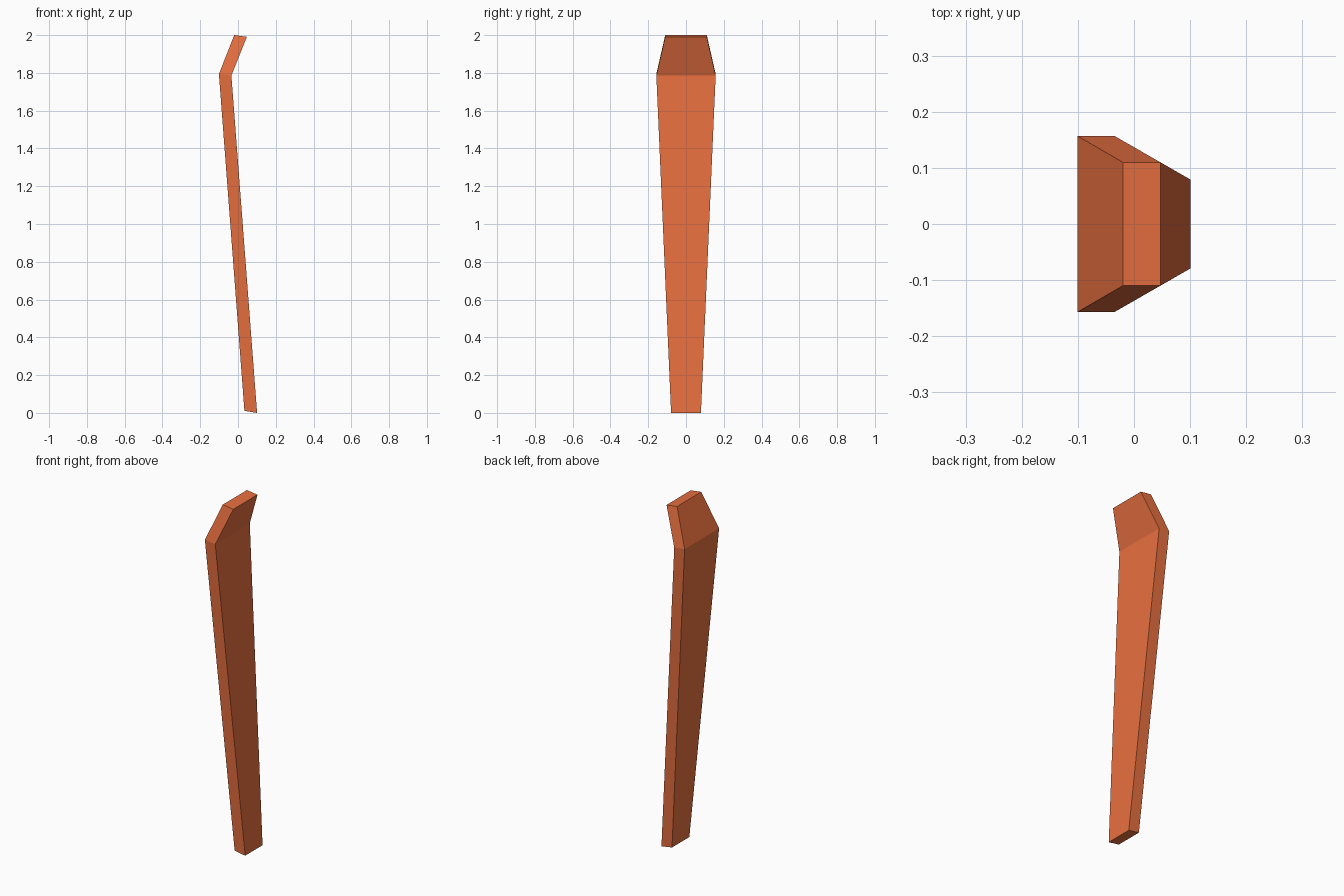
import bpy
import bmesh

if "Cube" in bpy.data.objects:
    bpy.data.objects.remove(bpy.data.objects["Cube"])

# Cross-sections from foot to tip: (left x, left z, right x, right z, half width)
SECTIONS = [
    (0.034, 0.011, 0.101, 0.0, 0.079),
    (-0.101, 1.794, -0.035, 1.786, 0.157),
    (-0.020, 2.0, 0.047, 1.991, 0.110),
]

# Bent tapered plank, lofted through the sections
bm = bmesh.new()
rings = []
for lx, lz, rx, rz, w in SECTIONS:
    corners = [(lx, -w, lz), (rx, -w, rz), (rx, w, rz), (lx, w, lz)]
    rings.append([bm.verts.new(c) for c in corners])
for low, high in zip(rings, rings[1:]):
    for i in range(4):
        j = (i + 1) % 4
        bm.faces.new((low[i], low[j], high[j], high[i]))

# Foot and tip caps
bm.faces.new(rings[0][::-1])
bm.faces.new(rings[-1])
bmesh.ops.recalc_face_normals(bm, faces=bm.faces[:])

mesh = bpy.data.meshes.new("bent_plank")
bm.to_mesh(mesh)
bm.free()
plank = bpy.data.objects.new("bent_plank", mesh)
bpy.context.collection.objects.link(plank)

# Orange colour
orange = bpy.data.materials.new("orange")
orange.diffuse_color = (0.8, 0.16, 0.05, 1.0)
orange.use_nodes = True
orange.node_tree.nodes["Principled BSDF"].inputs["Base Color"].default_value = orange.diffuse_color
mesh.materials.append(orange)
